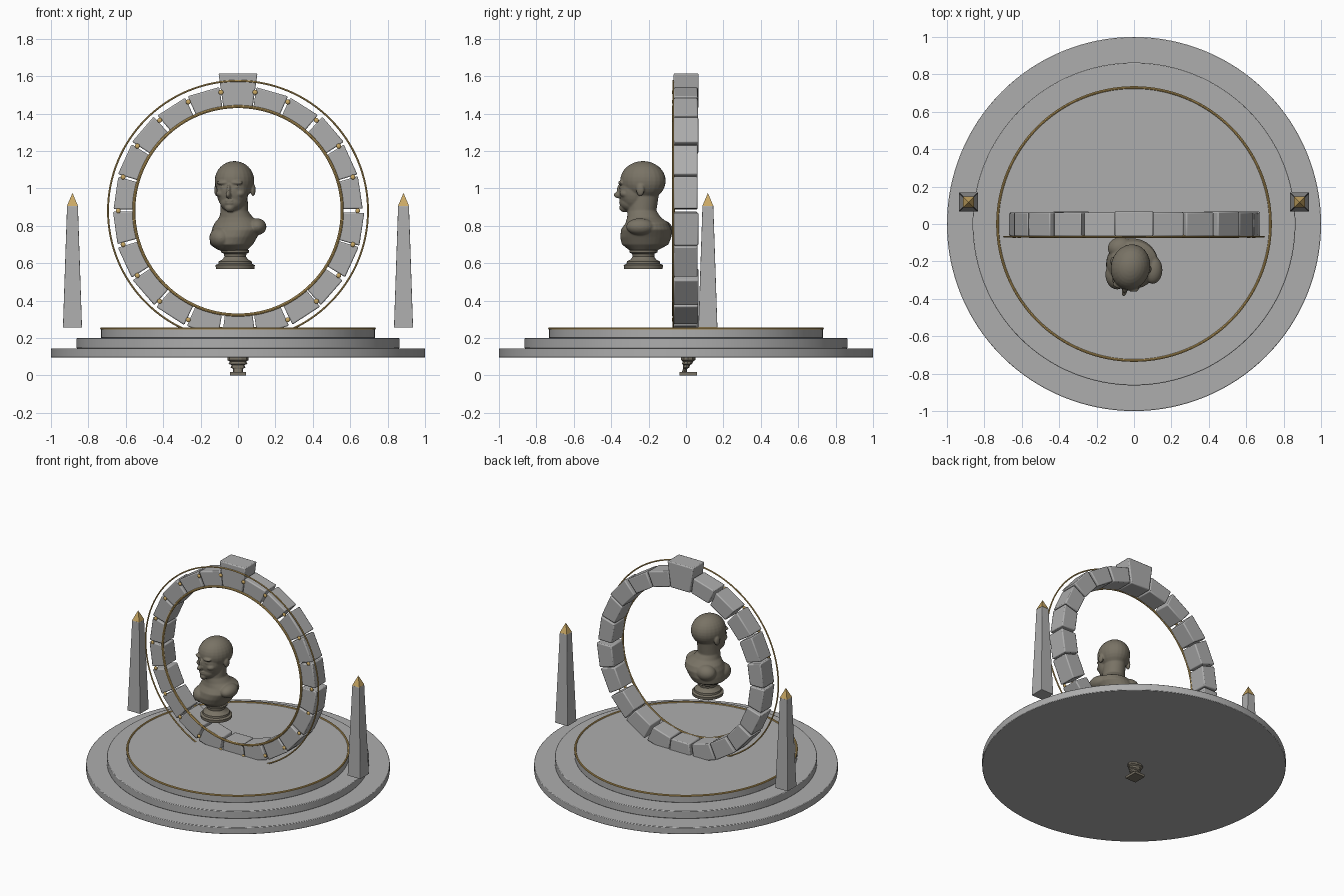
import bpy, bmesh, math, random
from mathutils import Matrix, Vector

random.seed(4)
cube = bpy.data.objects.get("Cube")
if cube:
    bpy.data.objects.remove(cube, do_unlink=True)


def material(name, rgb):
    m = bpy.data.materials.new(name)
    m.use_nodes = True
    m.diffuse_color = (*rgb, 1)
    m.node_tree.nodes["Principled BSDF"].inputs["Base Color"].default_value = (*rgb, 1)
    return m


STONE = material("grey stone", (0.42, 0.42, 0.42))
GOLD = material("gold", (0.60, 0.40, 0.13))
BRONZE = material("aged bronze", (0.19, 0.17, 0.13))


def finish(name, bm, mat, smooth=True, bevel=0):
    bmesh.ops.recalc_face_normals(bm, faces=bm.faces)
    me = bpy.data.meshes.new(name)
    bm.to_mesh(me)
    bm.free()
    me.materials.append(mat)
    ob = bpy.data.objects.new(name, me)
    bpy.context.collection.objects.link(ob)
    if bevel:
        mod = ob.modifiers.new("soft edges", "BEVEL")
        mod.width, mod.segments, mod.limit_method = bevel, 2, "ANGLE"
    if smooth:
        bpy.ops.object.select_all(action="DESELECT")
        ob.select_set(True)
        bpy.context.view_layer.objects.active = ob
        bpy.ops.object.shade_smooth_by_angle(angle=math.radians(35))
    return ob


def loft(bm, sections, n=32, turn=0.0):
    """Stack of elliptical sections (z, cx, cy, rx, ry), capped at both ends."""
    rings = []
    for z, cx, cy, rx, ry in sections:
        angles = [turn + math.tau * i / n for i in range(n)]
        rings.append([bm.verts.new((cx + rx * math.cos(a), cy + ry * math.sin(a), z)) for a in angles])
    for low, high in zip(rings, rings[1:]):
        for i in range(n):
            j = (i + 1) % n
            bm.faces.new((low[i], low[j], high[j], high[i]))
    bm.faces.new(rings[0][::-1])
    bm.faces.new(rings[-1])


def ellipsoid(bm, centre, radii, frame=Matrix()):
    m = frame @ Matrix.Translation(centre) @ Matrix.Diagonal((*radii, 1))
    bmesh.ops.create_uvsphere(bm, u_segments=24, v_segments=16, radius=1, matrix=m)


def torus(name, radius, tube, frame):
    bm = bmesh.new()
    n, k = 128, 8
    grid = []
    for i in range(n):
        a = math.tau * i / n
        row = []
        for j in range(k):
            b = math.tau * j / k
            r = radius + tube * math.cos(b)
            row.append(bm.verts.new(frame @ Vector((r * math.cos(a), r * math.sin(a), tube * math.sin(b)))))
        grid.append(row)
    for i in range(n):
        for j in range(k):
            p, q, s = (i + 1) % n, (j + 1) % k, grid
            bm.faces.new((s[i][j], s[p][j], s[p][q], s[i][q]))
    finish(name, bm, GOLD)


# Stepped round platform
for name, r, low, high in (("platform_lower_step", 1, 0.095, 0.145),
                           ("platform_middle_step", 0.863, 0.145, 0.2),
                           ("platform_upper_step", 0.733, 0.2, 0.25)):
    bm = bmesh.new()
    loft(bm, [(low, 0, 0, r, r), (high, 0, 0, r, r)], 128)
    finish(name, bm, STONE, bevel=0.004)
torus("platform_trim", 0.73, 0.007, Matrix.Translation((0, 0, 0.25)))

# Upright ring of wedge stones with a taller keystone
CENTRE = Vector((0, 0, 0.88))
COUNT = 22
STEP = math.tau / COUNT


def polar(r, a, y):
    return CENTRE + Vector((r * math.sin(a), y, r * math.cos(a)))


for i in range(COUNT):
    key = i == 0
    inner = 0.555
    outer = 0.742 if key else 0.672 + random.uniform(-0.007, 0.004)
    mid = i * STEP + (0 if key else random.uniform(-0.008, 0.008))
    half = STEP / 2 - (0.002 if key else 0.011)
    front, back = -0.066, 0.068 if key else 0.064 + random.uniform(-0.004, 0.004)
    bm = bmesh.new()
    corners = [(inner, mid - half), (outer, mid - half), (outer, mid + half), (inner, mid + half)]
    f = [bm.verts.new(polar(r, a, front)) for r, a in corners]
    b = [bm.verts.new(polar(r, a, back)) for r, a in corners]
    bm.faces.new(f)
    bm.faces.new(b[::-1])
    for j in range(4):
        bm.faces.new((f[j], b[j], b[j - 3], f[j - 3]))
    finish("keystone" if key else "ring_stone_%02d" % i, bm, STONE, bevel=0.007)

    # Gold stud over each joint
    bm = bmesh.new()
    ellipsoid(bm, polar(0.64, (i + 0.5) * STEP, -0.068), (0.013, 0.008, 0.013))
    finish("stud_%02d" % i, bm, GOLD)

upright = Matrix.Translation(CENTRE + Vector((0, -0.068, 0))) @ Matrix.Rotation(math.pi / 2, 4, "X")
torus("ring_inner_trim", 0.557, 0.008, upright)
torus("ring_outer_trim", 0.695, 0.005, upright)

# Pair of obelisks with gold tips
for side, x in (("left", 0.885), ("right", -0.885)):
    q = math.sqrt(2)
    bm = bmesh.new()
    loft(bm, [(0.255, x, 0.117, 0.051 * q, 0.051 * q), (0.907, x, 0.117, 0.029 * q, 0.029 * q)], 4, math.pi / 4)
    finish(side + "_obelisk", bm, STONE, False, 0.003)
    bm = bmesh.new()
    loft(bm, [(0.907, x, 0.117, 0.029 * q, 0.029 * q), (0.975, x, 0.117, 0.0005, 0.0005)], 4, math.pi / 4)
    finish(side + "_obelisk_tip", bm, GOLD, False)

# Bust: torso and neck
bm = bmesh.new()
loft(bm, [(0.655, -0.015, -0.23, 0.05, 0.055), (0.675, -0.03, -0.225, 0.085, 0.085),
          (0.70, -0.035, -0.218, 0.115, 0.125), (0.74, -0.022, -0.215, 0.125, 0.137),
          (0.78, -0.005, -0.212, 0.135, 0.135), (0.815, 0.0, -0.208, 0.125, 0.115),
          (0.845, -0.01, -0.225, 0.09, 0.09), (0.88, -0.02, -0.235, 0.073, 0.077),
          (0.97, -0.02, -0.225, 0.072, 0.08)])
ellipsoid(bm, (0.1, -0.245, 0.795), (0.052, 0.075, 0.045))
ellipsoid(bm, (-0.07, -0.13, 0.775), (0.07, 0.06, 0.055))
ellipsoid(bm, (-0.09, -0.27, 0.735), (0.063, 0.08, 0.06))

# Bust: head, turned a little to its right
head = Matrix.Translation((-0.02, -0.235, 0)) @ Matrix.Rotation(math.radians(-14), 4, "Z")
ellipsoid(bm, (0, 0.005, 1.04), (0.105, 0.123, 0.106), head)
ellipsoid(bm, (0, -0.04, 0.985), (0.085, 0.082, 0.11), head)
ellipsoid(bm, (0, -0.06, 0.925), (0.062, 0.06, 0.05), head)
ellipsoid(bm, (0, -0.095, 0.897), (0.028, 0.03, 0.025), head)
ellipsoid(bm, (0, -0.128, 0.965), (0.014, 0.028, 0.018), head)
ellipsoid(bm, (0, -0.115, 0.99), (0.011, 0.025, 0.036), head)
for z in (0.921, 0.935):
    ellipsoid(bm, (0, -0.107, z), (0.026, 0.02, 0.007), head)
for s in (-1, 1):
    ellipsoid(bm, (s * 0.036, -0.102, 1.03), (0.036, 0.02, 0.012), head)
    ellipsoid(bm, (s * 0.034, -0.102, 1.006), (0.018, 0.014, 0.009), head)
    ellipsoid(bm, (s * 0.05, -0.075, 0.972), (0.03, 0.035, 0.022), head)
    ellipsoid(bm, (s * 0.1, 0.015, 0.992), (0.013, 0.022, 0.034), head)
bust = finish("bust", bm, BRONZE)
mod = bust.modifiers.new("fuse", "REMESH")
mod.mode, mod.voxel_size, mod.use_smooth_shade = "VOXEL", 0.005, True
mod = bust.modifiers.new("soften", "SMOOTH")
mod.iterations = 4

# Bust: turned socle
bm = bmesh.new()
profile = [(0.57, 0.103), (0.59, 0.105), (0.597, 0.09), (0.61, 0.088), (0.62, 0.068),
           (0.635, 0.058), (0.65, 0.06), (0.658, 0.075), (0.668, 0.075), (0.678, 0.06)]
loft(bm, [(z, -0.015, -0.228, r, r) for z, r in profile], 48)
finish("bust_socle", bm, BRONZE)

# Small carved foot under the platform
bm = bmesh.new()
loft(bm, [(0, 0, 0.012, 0.06, 0.068), (0.018, 0, 0.012, 0.06, 0.068)], 4, math.pi / 4)
finish("foot_plate", bm, BRONZE, False, 0.002)
bm = bmesh.new()
loft(bm, [(0.015, 0, -0.01, 0.028, 0.014), (0.035, 0, -0.005, 0.026, 0.012), (0.042, 0, 0, 0.04, 0.018),
          (0.055, 0, 0.003, 0.034, 0.02), (0.062, 0, 0.006, 0.05, 0.028),
          (0.075, 0, 0.01, 0.044, 0.03), (0.082, 0, 0.012, 0.057, 0.04), (0.11, 0, 0.012, 0.055, 0.04)], 10)
finish("foot_stem", bm, BRONZE, False)
